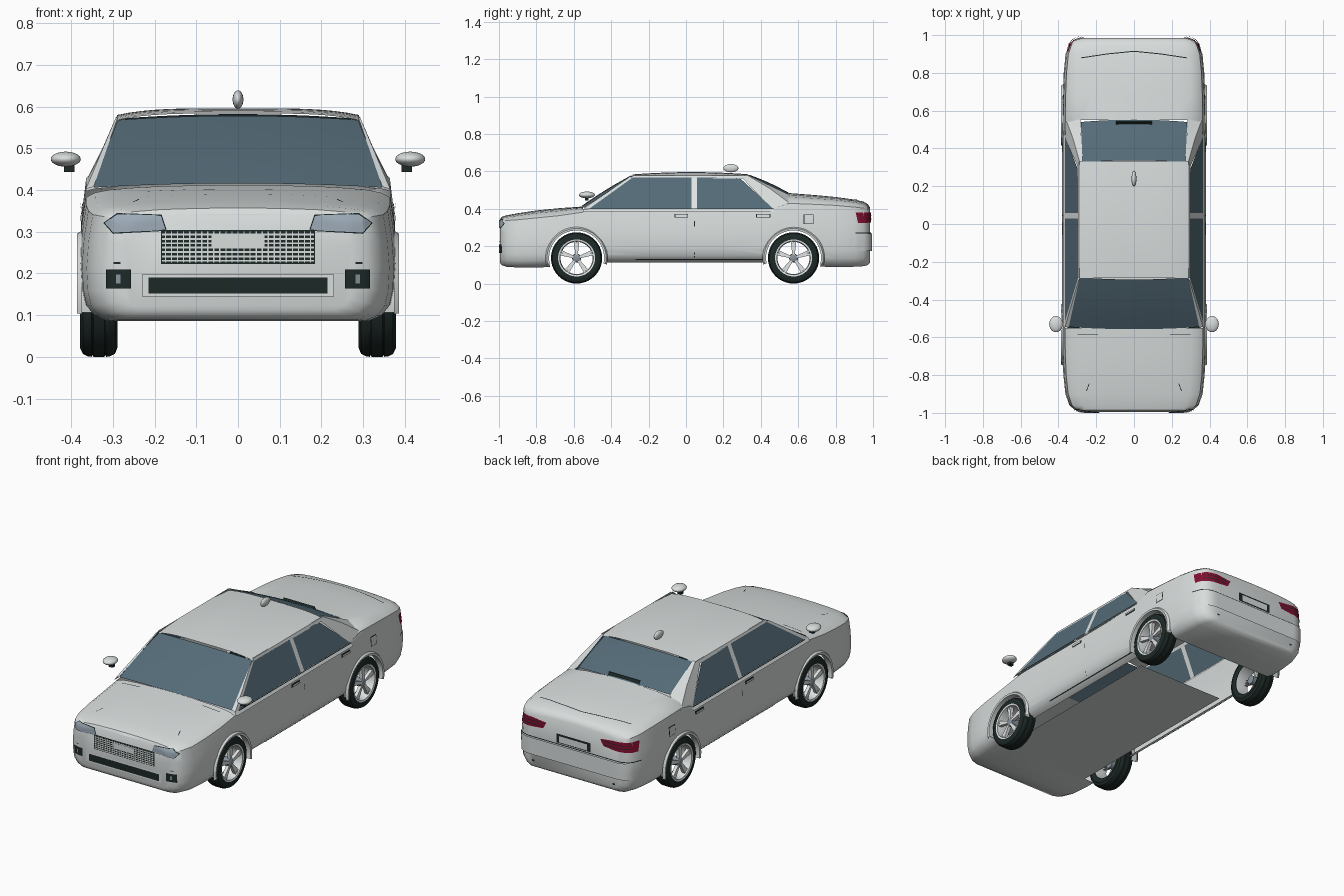
import bpy, bmesh, math
from mathutils import Vector
from mathutils.bvhtree import BVHTree

if "Cube" in bpy.data.objects:
    bpy.data.objects.remove(bpy.data.objects["Cube"])

def material(name, r, g, b):
    m = bpy.data.materials.new(name)
    m.diffuse_color = (r, g, b, 1)
    m.use_nodes = True
    m.node_tree.nodes["Principled BSDF"].inputs["Base Color"].default_value = m.diffuse_color
    return m

PAINT = material("silver paint", .69, .725, .72)
GLASS = material("tinted glass", .09, .148, .187)
BLACK = material("black rubber", .012, .022, .02)
RED = material("red lamp", .22, .005, .03)
LAMP = material("lamp glass", .34, .41, .48)
RIM = material("bright alloy", .75, .78, .78)
HUB = material("hub grey", .25, .30, .34)

def finish(name, bm, mat, angle=35):
    me = bpy.data.meshes.new(name)
    bm.to_mesh(me)
    bm.free()
    me.materials.clear()
    me.materials.append(mat)
    me.shade_smooth()
    me.set_sharp_from_angle(angle=math.radians(angle))
    ob = bpy.data.objects.new(name, me)
    bpy.context.collection.objects.link(ob)
    return ob

def add_rows(bm, rows, mirror):
    """Surface through rows of points, facing away from the car's middle."""
    for s in ((1, -1) if mirror else (1,)):
        vs = [[bm.verts.new((p[0] * s, p[1], p[2])) for p in r] for r in rows]
        fs = [bm.faces.new((a[i], a[i + 1], b[i + 1], b[i]))
              for a, b in zip(vs, vs[1:]) for i in range(len(a) - 1)]
        total = 0
        for f in fs:
            f.normal_update()
            total += f.normal.dot(f.calc_center_median() - Vector((0, 0, .25))) * f.calc_area()
        if total < 0:
            bmesh.ops.reverse_faces(bm, faces=fs)

def panel(name, rows, mat, mirror=False):
    bm = bmesh.new()
    add_rows(bm, rows, mirror)
    return finish(name, bm, mat)

# Body shell: sections along y (y, half width, top z, shoulder drop, bottom z)
STATIONS = [(-.995, .275, .343, .5, .112), (-.985, .312, .357, .5, .098), (-.96, .342, .365, .55, .09),
            (-.9, .363, .376, .7, .086), (-.8, .374, .391, .8, .086), (-.68, .379, .403, .8, .09),
            (-.55, .380, .412, .6, .105), (-.48, .380, .406, .3, .112), (-.2, .380, .405, .3, .112),
            (.2, .380, .406, .3, .112), (.44, .380, .412, .3, .112), (.55, .379, .484, 1.1, .105),
            (.68, .377, .474, 1.0, .092), (.8, .372, .463, .9, .088), (.9, .362, .449, .8, .09),
            (.95, .344, .438, .7, .093), (.972, .322, .425, .6, .099), (.985, .285, .405, .6, .112)]
UPPER = [(0, 0), (.3, .002), (.6, .008), (.8, .018), (.9, .03), (.96, .05)]
LOWER = [(.987, .25), (1, .5), (.992, .72), (.97, .86), (.92, .95), (.84, 1)]

def section(y, w, t, k, b):
    half = [(f * w, t - d * k) for f, d in UPPER]
    z0 = half[-1][1]
    half += [(f * w, z0 + (b - z0) * u) for f, u in LOWER]
    return [(x, y, z) for x, z in half] + [(-x, y, z) for x, z in half[:0:-1]]

bm = bmesh.new()
rings = [[bm.verts.new(p) for p in section(*s)] for s in STATIONS]
n = len(rings[0])
for a, b in zip(rings, rings[1:]):
    for i in range(n):
        j = (i + 1) % n
        bm.faces.new((a[i], a[j], b[j], b[i]))
bm.faces.new(rings[0])
bm.faces.new(rings[-1])
bmesh.ops.recalc_face_normals(bm, faces=bm.faces)
body = finish("body_shell", bm, PAINT)

# Wheel arch openings
WHEELS = (-.585, .575)
ARCH, WZ = .149, .137
for y in WHEELS:
    bpy.ops.mesh.primitive_cylinder_add(vertices=48, radius=ARCH, depth=1, location=(0, y, WZ),
                                        rotation=(0, math.pi / 2, 0))
    cutter = bpy.context.object
    cutter.name = "arch_cutter"
    cutter.hide_render = True
    mod = body.modifiers.new("arch", 'BOOLEAN')
    mod.object, mod.operation, mod.solver = cutter, 'DIFFERENCE', 'EXACT'
dg = bpy.context.evaluated_depsgraph_get()
cut = bpy.data.meshes.new_from_object(body.evaluated_get(dg))
body.modifiers.clear()
for ob in [o for o in bpy.data.objects if o.name.startswith("arch_cutter")]:
    bpy.data.objects.remove(ob)

# Open the arches, the cabin and the underside between the wheels
bm = bmesh.new()
bm.from_mesh(cut)
bpy.data.objects.remove(body)
gone = []
for f in bm.faces:
    c, nz = f.calc_center_median(), f.normal.z
    arch = any(all(abs(math.hypot(v.co.y - y, v.co.z - WZ) - ARCH) < .002 for v in f.verts) for y in WHEELS)
    cabin = nz > .4 and -.55 < c.y < .55 and abs(c.x) < (.36 if c.y < .44 else .3)
    if arch or cabin or (nz < -.9 and -.7 < c.y < .7 and abs(c.x) < .3):
        gone.append(f)
tree = BVHTree.FromBMesh(bm)
bmesh.ops.delete(bm, geom=gone, context='FACES')
finish("body_shell", bm, PAINT)

# Floor pan under the engine and cabin
panel("floor_pan", [[(x, y, z) for x in (-.27, -.13, 0, .13, .27)]
      for y, z in ((-.735, .088), (-.6, .088), (-.44, .09), (0, .09), (.38, .09))], PAINT)

# Thin plates projected on the body; F, B, S, T = front, back, side, top
DIRS = {'F': (0, 1, 0), 'B': (0, -1, 0), 'S': (-1, 0, 0), 'T': (0, 0, -1)}

def project(p, axis, off):
    d = Vector(DIRS[axis])
    q = Vector({'S': (0, p[0], p[1]), 'T': (p[0], p[1], 0)}.get(axis, (p[0], 0, p[1])))
    hit = tree.ray_cast(q - d * 2, d)[0]
    if hit is None:
        hit = tree.find_nearest(q - d)[0]
    return hit - d * off

def decal(name, strips, axis, mat, off=.003, mirror=False, n=8, m=4):
    bm = bmesh.new()
    for top, bot in strips:
        lines = []
        for line in (top, bot):
            pts = [Vector(a).lerp(Vector(b), i / n) for a, b in zip(line, line[1:]) for i in range(n)]
            lines.append(pts + [Vector(line[-1])])
        add_rows(bm, [[project(a.lerp(b, j / m), axis, off) for a, b in zip(*lines)]
                      for j in range(m + 1)], mirror)
    return finish(name, bm, mat)

def box(u0, u1, v0, v1):
    return [(u0, v1), (u1, v1)], [(u0, v0), (u1, v0)]

# Front end
decal("headlight_surround", [([(.172, .307), (.183, .341), (.29, .345), (.322, .322)],
      [(.172, .305), (.19, .301), (.3, .295), (.322, .320)])], 'F', BLACK, .002, True)
decal("headlight", [([(.175, .308), (.185, .339), (.289, .343), (.319, .322)],
      [(.175, .306), (.192, .303), (.299, .298), (.319, .320)])], 'F', LAMP, .005, True)
decal("grille_back", [box(-.185, .185, .223, .304)], 'F', BLACK, .002)
decal("grille_bars", [box(-.182, .182, .228 + i * .0105, .2325 + i * .0105) for i in range(7)]
      + [box(x * .0145 - .0015, x * .0145 + .0015, .226, .301) for x in range(-12, 13)], 'F', PAINT, .005, n=2, m=1)
decal("front_plate", [box(-.065, .065, .264, .291)], 'F', PAINT, .008)
decal("intake_frame", [box(-.23, .23, .145, .197)], 'F', PAINT, .004)
decal("intake", [box(-.215, .215, .152, .190)], 'F', BLACK, .006)
decal("fog_light", [box(.256, .316, .164, .209)], 'F', BLACK, .004, True)
decal("fog_lens", [box(.282, .293, .176, .197)], 'F', HUB, .006, True)
decal("front_marker", [box(.282, .298, .223, .227)], 'F', BLACK, .003, True, n=2, m=1)

# Rear end
decal("tail_light", [([(.165, .370), (.25, .380), (.350, .380)],
      [(.185, .335), (.25, .328), (.352, .324)])], 'B', RED, .004, True)
decal("tail_light_bars", [box(.19, .345, z, z + .004) for z in (.343, .360)], 'B', BLACK, .006, True, m=1)
decal("rear_bumper", [box(-.364, .364, .175, .268)], 'B', PAINT, .01, n=40)
decal("rear_bumper_seam", [box(-.360, .360, .269, .274)], 'B', BLACK, .003, n=40, m=1)
decal("plate_recess", [box(-.105, .105, .278, .328)], 'B', BLACK, .003)
decal("rear_plate", [box(-.085, .085, .284, .318)], 'B', PAINT, .006)
decal("rear_reflector", [box(.24, .255, .135, .145)], 'B', BLACK, .003, True, n=2, m=1)

# Lines on hood and trunk
decal("trunk_line", [([(0, .917), (.14, .903), (.28, .882)], [(0, .912), (.14, .898), (.28, .877)])],
      'T', BLACK, .002, True, m=1)
decal("wiper_line", [box(.19, .3, -.588, -.584)], 'T', BLACK, .002, True, m=1)
decal("hood_crease", [([(.235, -.845), (.25, -.885)], [(.239, -.845), (.254, -.885)])], 'T', BLACK, .002, True, m=1)

# Side details
handles = [(-.062, .012), (.375, .452)]
decal("door_handle_edge", [box(a, b, .353, .372) for a, b in handles], 'S', BLACK, .003, True)
decal("door_handle", [box(a + .005, b - .005, .357, .368) for a, b in handles], 'S', PAINT, .008, True)
decal("fuel_door_edge", [box(.629, .682, .318, .370)], 'S', BLACK, .002, True)
decal("fuel_door", [box(.633, .678, .322, .366)], 'S', PAINT, .004, True)
decal("sill_strip", [box(-.27, .42, .126, .131)], 'S', BLACK, .003, True, m=1)
decal("door_mark", [box(.043, .047, .305, .335), box(.043, .047, .14, .165)], 'S', BLACK, .002, True, n=1, m=1)

# Arch lips
for y, nm in zip(WHEELS, ("front", "rear")):
    angles = [math.radians(-12 + 204 * i / 32) for i in range(33)]
    panel(nm + "_arch_lip", [[(x, y + r * math.cos(a), WZ + r * math.sin(a)) for a in angles]
          for r, x in ((.147, .35), (.147, .384), (.158, .386), (.166, .374))], PAINT, True)

# Cabin: roof, glass and pillars
def side(y, z):
    return (.366 - .42 * (z - .40), y, z)

def roof_z(x, y):
    return .596 - .016 * (abs(x) / .29) ** 4 - .012 * ((y - .03) / .31) ** 2

panel("roof", [[(x * .029, y, roof_z(x * .029, y)) for x in range(-10, 11)]
      for y in [-.285 + i * .0615 for i in range(11)]], PAINT)

def screen(name, low, high):
    rows = []
    for j in range(7):
        u = j / 6
        w, y, z = [a + (b - a) * u for a, b in zip(low, high)]
        s = 1 if y > 0 else -1
        rows.append([(w * k / 8, y + s * .012 * (1 - (k / 8) ** 2),
                      z + .010 * (1 - (k / 8) ** 2) + .006 * math.sin(math.pi * u)) for k in range(-8, 9)])
    panel(name, rows, GLASS)

screen("windshield", (.346, -.545, .406), (.288, -.282, .568))
screen("rear_window", (.282, .54, .474), (.272, .325, .572))
panel("front_side_glass", [[side(-.515, .402), side(.03, .402)], [side(-.285, .567), side(.03, .567)]], GLASS, True)
panel("rear_side_glass", [[side(.058, .402), side(.25, .402), side(.465, .402)],
      [side(.058, .567), side(.25, .567), side(.292, .560)]], GLASS, True)
panel("centre_pillar", [[side(.03, .39), side(.058, .39)], [side(.03, .575), side(.058, .575)]], RIM, True)
panel("roof_rail", [[side(-.29, .566), side(.31, .562)], [side(-.285, .579), side(.33, .579)],
      [(.286, -.285, .581), (.286, .33, .579)]], PAINT, True)
panel("window_trim", [[(.369, -.52, .398), (.369, .47, .398)], [(.367, -.52, .402), (.367, .47, .402)]], BLACK, True)
panel("belt_ledge", [[(.376, -.55, .383), (.376, .47, .383)], [(.364, -.55, .400), (.364, .47, .400)]], PAINT, True)
panel("front_pillar", [[side(-.515, .40), side(-.285, .567)], [side(-.545, .402), side(-.300, .572)],
      [(.346, -.548, .408), (.288, -.285, .575)]], PAINT, True)
panel("rear_pillar", [[side(.29, .575), side(.375, .487), side(.465, .40)],
      [(.288, .33, .578), (.322, .45, .507), (.366, .57, .418)],
      [(.272, .33, .582), (.277, .43, .533), (.284, .55, .476)]], PAINT, True)
panel("high_brake_light", [[(-.095, .523, .492), (.095, .523, .492)], [(-.095, .538, .502), (.095, .538, .502)],
      [(-.095, .545, .486), (.095, .545, .486)]], BLACK)

# Mirrors and roof antenna
def pod(name, loc, size, mat):
    bpy.ops.mesh.primitive_uv_sphere_add(segments=24, ring_count=14, radius=1, location=loc)
    ob = bpy.context.object
    ob.name, ob.scale = name, size
    ob.data.materials.append(mat)
    ob.data.shade_smooth()

for s, nm in ((1, "right"), (-1, "left")):
    pod(nm + "_mirror", (s * .413, -.53, .474), (.036, .043, .018), PAINT)
    bpy.ops.mesh.primitive_cube_add(size=1, location=(s * .405, -.53, .452))
    stalk = bpy.context.object
    stalk.name, stalk.scale = nm + "_mirror_stalk", (.025, .02, .018)
    stalk.data.materials.append(BLACK)
pod("antenna", (0, .24, .617), (.013, .04, .022), PAINT)

# Wheels: profiles (x, radius) turned about the axle
def lathe(bm, profile, y, s, seg=40):
    rows = [[bm.verts.new((s * x, y + r * math.cos(t), WZ + r * math.sin(t)))
             for t in [2 * math.pi * i / seg for i in range(seg)]] for x, r in profile]
    for a, b in zip(rows, rows[1:]):
        for i in range(seg):
            bm.faces.new((a[i], a[(i + 1) % seg], b[(i + 1) % seg], b[i]))

TYRE = [(.295, .09), (.289, .115), (.295, .13), (.308, .136), (.316, .137), (.317, .134), (.319, .134), (.320, .137),
        (.347, .137), (.348, .134), (.35, .134), (.351, .137), (.36, .136), (.372, .130), (.379, .115), (.376, .097),
        (.36, .09), (.295, .09)]
for y, nm in zip(WHEELS, ("front", "rear")):
    for part, prof, mat in (("tyre", TYRE, BLACK),
                            ("rim", [(.37, .092), (.377, .099), (.375, .09), (.34, .086), (.296, .089)], RIM),
                            ("hub", [(.32, .001), (.32, .024), (.366, .022), (.37, .016), (.37, .001)], HUB)):
        bm = bmesh.new()
        for s in (1, -1):
            lathe(bm, prof, y, s)
        if part == "rim":  # five spokes, each split in two toward the rim
            for s in (1, -1):
                for k in range(10):
                    t = math.pi / 2 + 2 * math.pi * (k // 2) / 5
                    t2 = t + (.09 if k % 2 else -.09)
                    a, b = Vector((math.cos(t), math.sin(t))) * .015, Vector((math.cos(t2), math.sin(t2))) * .092
                    w = Vector((-math.sin(t2), math.cos(t2))) * .0065
                    q = [a - w, a + w, b + w, b - w]
                    top = [bm.verts.new((s * .368, y + p.x, WZ + p.y)) for p in q]
                    low = [bm.verts.new((s * .35, y + p.x, WZ + p.y)) for p in q]
                    bm.faces.new(top)
                    for i in range(4):
                        bm.faces.new((top[i], top[(i + 1) % 4], low[(i + 1) % 4], low[i]))
        bmesh.ops.recalc_face_normals(bm, faces=bm.faces)
        finish(nm + "_" + part, bm, mat)
